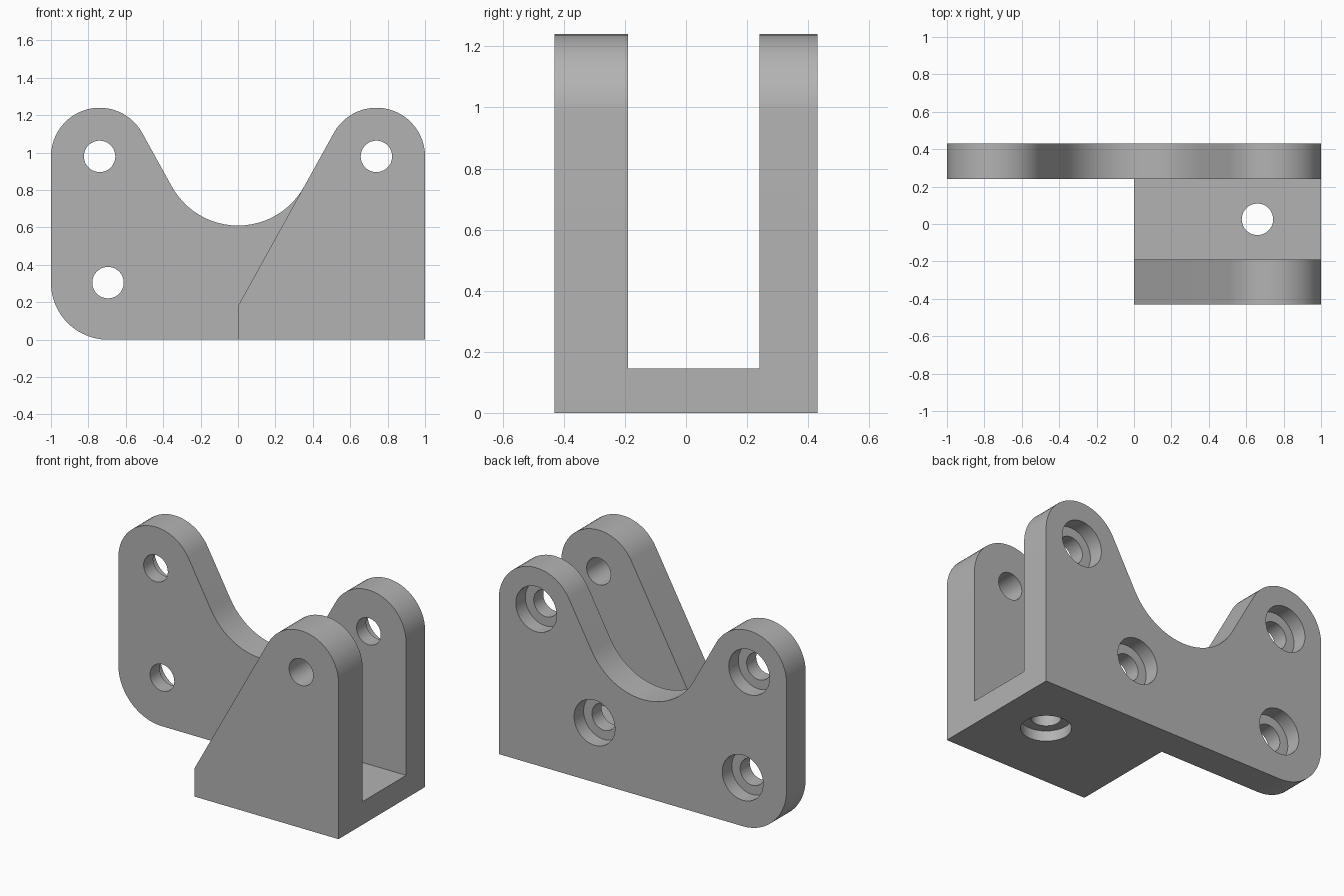
import bpy, bmesh
from math import sin, cos, radians
from mathutils import Matrix

cube = bpy.data.objects.get("Cube")
if cube:
    bpy.data.objects.remove(cube, do_unlink=True)

grey = bpy.data.materials.new("plain grey")
grey.use_nodes = True
colour = (0.45, 0.45, 0.45, 1)
grey.diffuse_color = colour
grey.node_tree.nodes["Principled BSDF"].inputs["Base Color"].default_value = colour

FRONT, BACK = -0.43, 0.43
CHEEK_IN, PLATE_IN = -0.19, 0.24
FLOOR = 0.145
EAR_X, EAR_Z, EAR_R = 0.74, 0.98, 0.26
TILT = 29            # direction of the sloping edge's normal
HOLE_R, BORE_R = 0.084, 0.142


def arc(cx, cz, r, start, end, steps=24):
    angles = [radians(start + (end - start) * i / steps) for i in range(steps + 1)]
    return [(cx + r * cos(a), cz + r * sin(a)) for a in angles]


def finish(name, bm):
    bmesh.ops.recalc_face_normals(bm, faces=bm.faces[:])
    mesh = bpy.data.meshes.new(name)
    bm.to_mesh(mesh)
    bm.free()
    mesh.materials.append(grey)
    ob = bpy.data.objects.new(name, mesh)
    bpy.context.collection.objects.link(ob)
    return ob


def slab(name, outline, y0, y1):
    """Extrude an x-z outline from y0 to y1."""
    bm = bmesh.new()
    face = bm.faces.new([bm.verts.new((x, y0, z)) for x, z in outline])
    new = bmesh.ops.extrude_face_region(bm, geom=[face])["geom"]
    moved = [v for v in new if isinstance(v, bmesh.types.BMVert)]
    bmesh.ops.translate(bm, verts=moved, vec=(0, y1 - y0, 0))
    return finish(name, bm)


def drill(name, centre, r, depth, axis):
    """Cylinder cutter along y or z."""
    bm = bmesh.new()
    turn = Matrix.Rotation(radians(90), 4, "X") if axis == "y" else Matrix()
    bmesh.ops.create_cone(bm, cap_ends=True, segments=64, radius1=r, radius2=r,
                          depth=depth, matrix=Matrix.Translation(centre) @ turn)
    ob = finish(name, bm)
    ob.hide_render = True
    return ob


def combine(target, other, operation):
    mod = target.modifiers.new("combine", "BOOLEAN")
    mod.operation, mod.solver, mod.object = operation, "EXACT", other
    bpy.context.view_layer.objects.active = target
    bpy.ops.object.modifier_apply(modifier=mod.name)
    bpy.data.objects.remove(other, do_unlink=True)


# Back plate: two ears, a round valley between them, one rounded lower corner
valley_r = 0.404
corner = 0.305
plate_outline = (
    [(1, 0)]
    + arc(EAR_X, EAR_Z, EAR_R, 0, 180 - TILT)
    + arc(0, 0.61 + valley_r, valley_r, -TILT, TILT - 180)
    + arc(-EAR_X, EAR_Z, EAR_R, TILT, 180)
    + arc(corner - 1, corner, corner, 180, 270)
)
bracket = slab("bracket", plate_outline, PLATE_IN, BACK)

# Front cheek with one ear, and the floor that joins it to the plate
cheek_outline = [(0, 0), (1, 0)] + arc(EAR_X, EAR_Z, EAR_R, 0, 180 - TILT) + [(0, 0.18)]
combine(bracket, slab("front_cheek", cheek_outline, FRONT, CHEEK_IN), "UNION")
floor_outline = [(0, 0), (1, 0), (1, FLOOR), (0, FLOOR)]
combine(bracket, slab("floor", floor_outline, CHEEK_IN, PLATE_IN), "UNION")

# Plate holes, counterbored from the back
for x, z in [(-EAR_X, EAR_Z), (EAR_X, EAR_Z), (-0.695, 0.305), (0.335, 0.375)]:
    combine(bracket, drill("hole", (x, 0.33, z), HOLE_R, 0.4, "y"), "DIFFERENCE")
    combine(bracket, drill("counterbore", (x, BACK, z), BORE_R, 0.19, "y"), "DIFFERENCE")

# Plain cheek hole
combine(bracket, drill("hole", (EAR_X, -0.31, EAR_Z), HOLE_R, 0.4, "y"), "DIFFERENCE")

# Floor hole, counterbored from below
combine(bracket, drill("hole", (0.66, 0.025, 0.07), HOLE_R, 0.4, "z"), "DIFFERENCE")
combine(bracket, drill("counterbore", (0.66, 0.025, 0), BORE_R, 0.13, "z"), "DIFFERENCE")

# Tidy the joined faces and smooth the curves
bm = bmesh.new()
bm.from_mesh(bracket.data)
bmesh.ops.remove_doubles(bm, verts=bm.verts[:], dist=0.0001)
bmesh.ops.dissolve_limit(bm, angle_limit=radians(0.5), verts=bm.verts[:], edges=bm.edges[:])
bm.to_mesh(bracket.data)
bm.free()
bpy.ops.object.select_all(action="DESELECT")
bracket.select_set(True)
bpy.context.view_layer.objects.active = bracket
bpy.ops.object.shade_smooth_by_angle(angle=radians(25))
